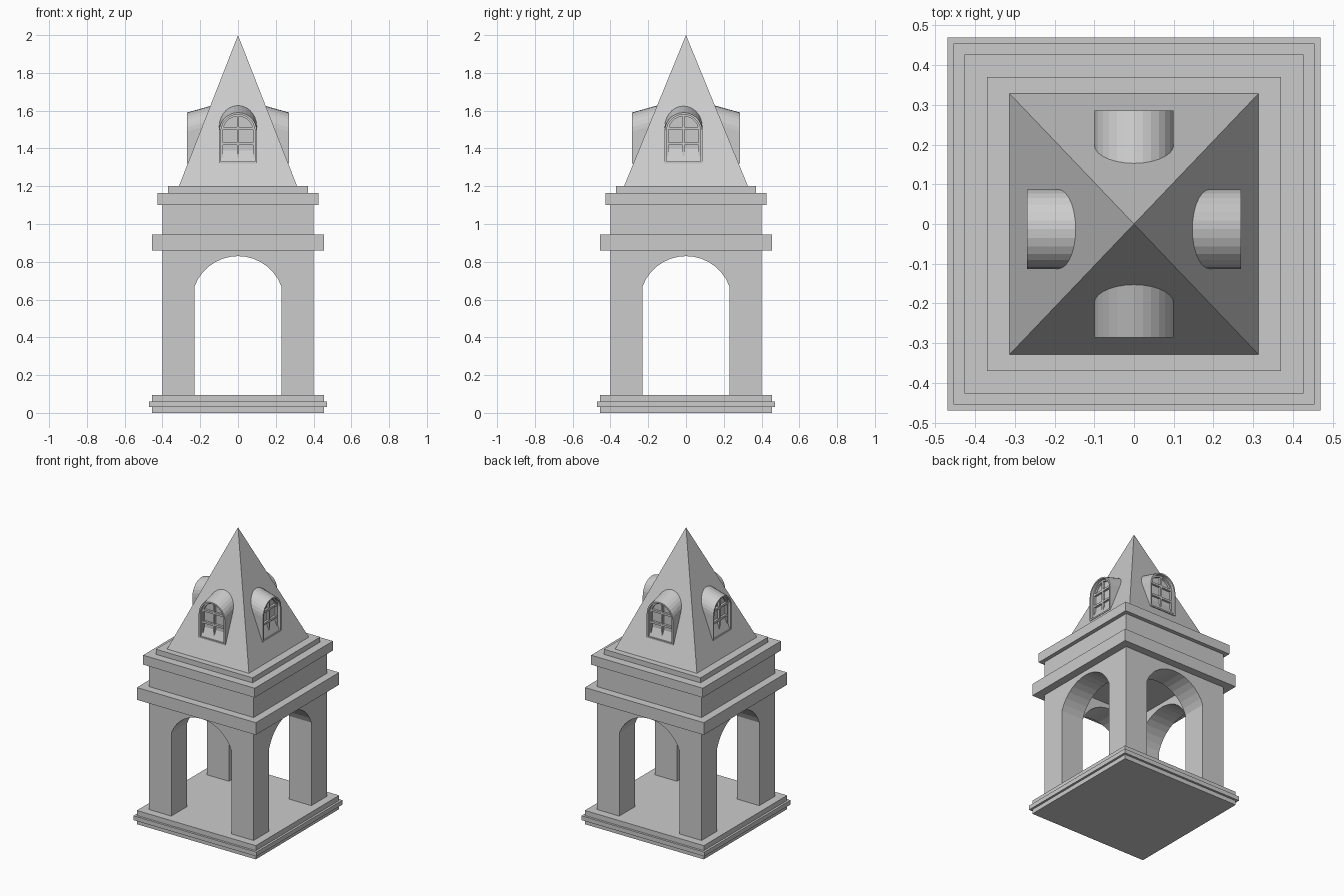
import bpy
from math import pi, sin, cos, asin, sqrt
from mathutils import Matrix, Vector

if "Cube" in bpy.data.objects:
    bpy.data.objects.remove(bpy.data.objects["Cube"])


def mesh(name, verts, faces, mat=None):
    me = bpy.data.meshes.new(name)
    me.from_pydata([(mat or Matrix()) @ Vector(v) for v in verts], [], faces)
    ob = bpy.data.objects.new(name, me)
    bpy.context.collection.objects.link(ob)
    return ob


def loft(name, rings, mat=None):
    """Join equal closed rings with quads and cap both ends."""
    n = len(rings[0])
    verts = [p for r in rings for p in r]
    faces = [(k * n + i, k * n + (i + 1) % n, (k + 1) * n + (i + 1) % n, (k + 1) * n + i)
             for k in range(len(rings) - 1) for i in range(n)]
    faces.append(tuple(reversed(range(n))))
    faces.append(tuple(range((len(rings) - 1) * n, len(rings) * n)))
    return mesh(name, verts, faces, mat)


def box(name, x0, x1, y0, y1, z0, z1, mat=None):
    return loft(name, [[(x0, y0, z), (x1, y0, z), (x1, y1, z), (x0, y1, z)]
                       for z in (z0, z1)], mat)


# square slabs: base steps and entablature
for name, h, z0, z1 in (("base_lower", .455, 0, .03), ("base_middle", .47, .03, .06),
                        ("base_upper", .455, .06, .095), ("lower_cornice", .455, .86, .945),
                        ("frieze", .40, .945, 1.10), ("upper_cornice", .427, 1.10, 1.165),
                        ("roof_step", .37, 1.165, 1.20)):
    box(name, -h, h, -h, h, z0, z1)

# pyramid roof
rx, ry = .313, .328
mesh("pyramid_roof", [(-rx, -ry, 1.2), (rx, -ry, 1.2), (rx, ry, 1.2), (-rx, ry, 1.2), (0, 0, 2)],
     [(3, 2, 1, 0), (0, 1, 4), (1, 2, 4), (2, 3, 4), (3, 0, 4)])

# corner pillars
for sx in (-1, 1):
    for sy in (-1, 1):
        x, y = sx * .315, sy * .315
        box("pillar", x - .085, x + .085, y - .085, y + .085, .095, .86)

# arch panel profile between pillars
half, rise, top = .23, .16, .83
rad = (half ** 2 + rise ** 2) / (2 * rise)
a = asin(half / rad)
arch = [(rad * sin(-a + 2 * a * i / 14), top - rad + rad * cos(-a + 2 * a * i / 14))
        for i in range(15)] + [(half, .86), (-half, .86)]


def window_ring(w, zb, spring, y, lift=0):
    arc = [(-w * cos(pi * i / 14), y, spring + lift + w * sin(pi * i / 14)) for i in range(15)]
    return [(-w, y, zb)] + arc + [(w, y, zb)]


for k in range(4):
    turn = Matrix.Rotation(k * pi / 2, 4, 'Z')
    loft("arch", [[(x, y, z) for x, z in arch] for y in (-.40, -.23)], turn)

    # dormer: barrel rising inwards, rim and recessed window
    d = .286 if k % 2 == 0 else .27
    m = Matrix.Translation((0, -.013 if k % 2 else 0, 0)) @ turn
    back = .05
    loft("dormer", [window_ring(.10, 1.32, 1.49, -back, (d - back) * .28),
                    window_ring(.10, 1.32, 1.49, -d),
                    window_ring(.09, 1.33, 1.49, -d),
                    window_ring(.09, 1.33, 1.49, -d + .035)], m)
    # window frame and bars
    yf, yb = -d + .02, -d + .037
    loft("window_frame", [window_ring(.09, 1.33, 1.49, yb), window_ring(.09, 1.33, 1.49, yf),
                          window_ring(.08, 1.34, 1.49, yf), window_ring(.08, 1.34, 1.49, yb)], m)
    box("window_mullion", -.006, .006, yf, yb, 1.335, 1.575, m)
    for z in (1.425, 1.507):
        box("window_bar", -.082, .082, yf, yb, z - .007, z + .007, m)
